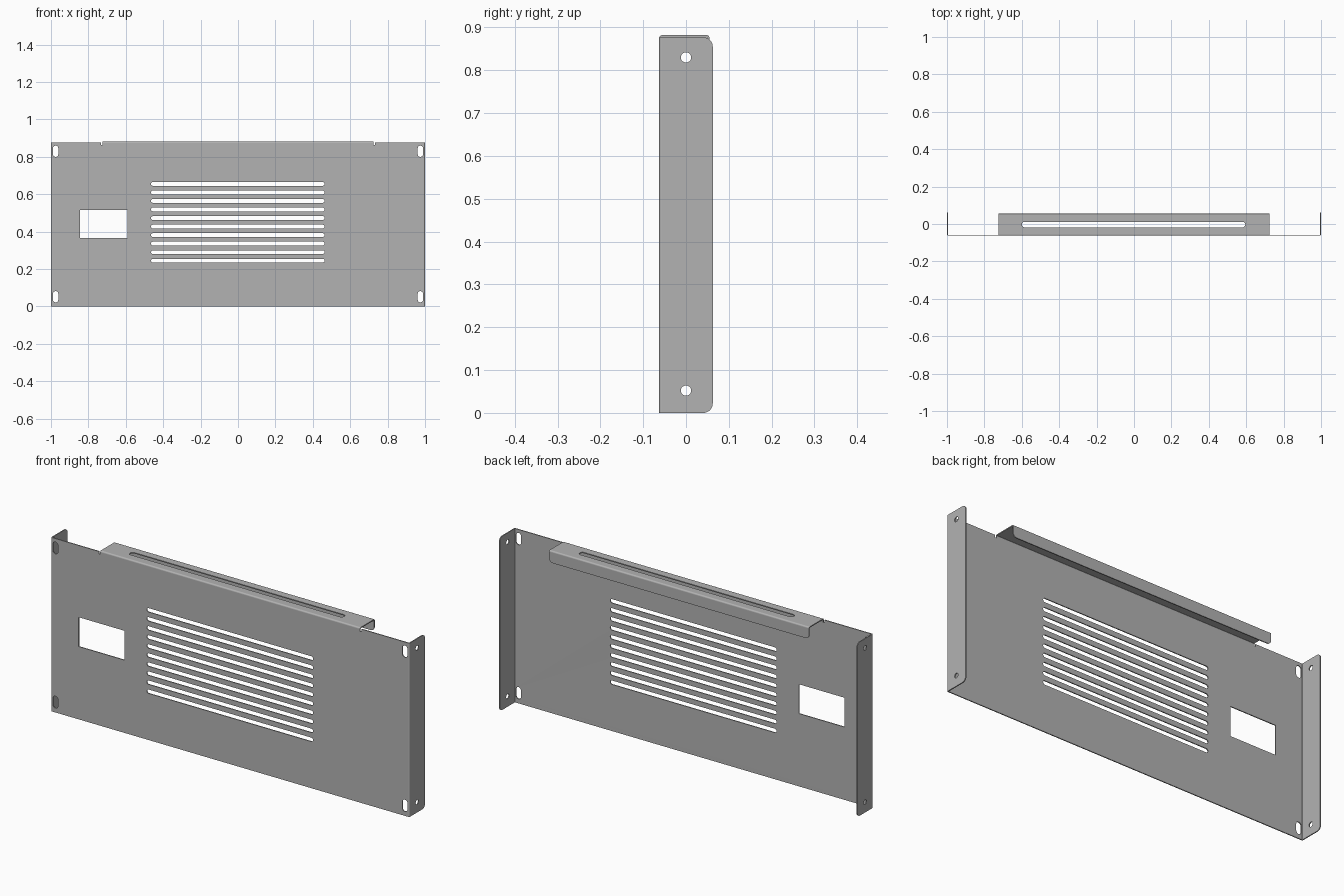
import bpy, bmesh, math
from mathutils import Vector, Matrix

cube = bpy.data.objects.get("Cube")
if cube:
    bpy.data.objects.remove(cube, do_unlink=True)

T, R = 0.005, 0.007            # sheet thickness, outer bend radius
FRONT, BACK = -0.0625, 0.0625  # depth of the side flanges
SIDE_H, TOP = 0.877, 0.882     # panel height, top flange height
TAB, LIP = 0.725, 0.055        # half width of the top flange, its rear face
X, Y, Z = Vector((1, 0, 0)), Vector((0, 1, 0)), Vector((0, 0, 1))

steel = bpy.data.materials.new("grey steel")
steel.use_nodes = True
steel.diffuse_color = (0.45, 0.45, 0.45, 1)
steel.node_tree.nodes["Principled BSDF"].inputs["Base Color"].default_value = (0.45, 0.45, 0.45, 1)


def add_mesh(name, mesh):
    mesh.materials.clear()
    mesh.materials.append(steel)
    obj = bpy.data.objects.new(name, mesh)
    bpy.context.collection.objects.link(obj)
    bpy.ops.object.select_all(action='DESELECT')
    obj.select_set(True)
    bpy.context.view_layer.objects.active = obj
    bpy.ops.object.shade_smooth_by_angle(angle=math.radians(35))
    return obj


def outline(corners):
    """Closed outline from (x, y, radius) square corners."""
    pts = []
    for i, (x, y, r) in enumerate(corners):
        c = Vector((x, y))
        if r == 0:
            pts.append(c)
            continue
        a = (Vector(corners[i - 1][:2]) - c).normalized()
        b = (Vector(corners[(i + 1) % len(corners)][:2]) - c).normalized()
        for k in range(9):
            t = math.pi / 2 * k / 8
            pts.append(c + r * (a + b - b * math.cos(t) - a * math.sin(t)))
    return [p for i, p in enumerate(pts) if (p - pts[i - 1]).length > 1e-5]


def rect(x0, x1, y0, y1, r=0):
    return outline([(x0, y0, r), (x1, y0, r), (x1, y1, r), (x0, y1, r)])


def sheet(name, loops, u, v, origin):
    """Flat sheet with holes; u and v are its plane axes."""
    cu = bpy.data.curves.new(name, 'CURVE')
    cu.dimensions, cu.fill_mode, cu.extrude = '2D', 'BOTH', T / 2
    for loop in loops:
        sp = cu.splines.new('POLY')
        sp.points.add(len(loop) - 1)
        for p, co in zip(sp.points, loop):
            p.co = (co.x, co.y, 0, 1)
        sp.use_cyclic_u = True
    tmp = bpy.data.objects.new(name + " helper", cu)
    bpy.context.collection.objects.link(tmp)
    dg = bpy.context.evaluated_depsgraph_get()
    mesh = bpy.data.meshes.new_from_object(tmp.evaluated_get(dg))
    bpy.data.objects.remove(tmp, do_unlink=True)
    bpy.data.curves.remove(cu)
    mesh.transform(Matrix.Translation(origin) @ Matrix((u, v, u.cross(v))).transposed().to_4x4())
    bm = bmesh.new()
    bm.from_mesh(mesh)
    bmesh.ops.remove_doubles(bm, verts=bm.verts, dist=1e-5)
    bmesh.ops.recalc_face_normals(bm, faces=bm.faces)
    bm.to_mesh(mesh)
    bm.free()
    return add_mesh(name, mesh)


def bend(name, centre, u, v, along):
    """Quarter-round fold from direction u to direction v."""
    bm = bmesh.new()
    arc = [math.pi / 2 * k / 6 for k in range(7)]
    ring = [centre + R * (u * math.cos(t) + v * math.sin(t)) for t in arc]
    ring += [centre + (R - T) * (u * math.cos(t) + v * math.sin(t)) for t in reversed(arc)]
    face = bm.faces.new([bm.verts.new(p) for p in ring])
    ext = bmesh.ops.extrude_face_region(bm, geom=[face])
    bmesh.ops.translate(bm, vec=along, verts=[g for g in ext["geom"] if isinstance(g, bmesh.types.BMVert)])
    bmesh.ops.recalc_face_normals(bm, faces=bm.faces)
    mesh = bpy.data.meshes.new(name)
    bm.to_mesh(mesh)
    bm.free()
    return add_mesh(name, mesh)


# front panel: relief notches beside the top tab, vents, window, corner slots
E, N = 1 - R, TAB + 0.008
half = [(E, 0, 0), (E, SIDE_H, 0), (N, SIDE_H, 0), (N, 0.864, 0), (TAB, 0.864, 0), (TAB, TOP - R, 0)]
loops = [outline(half + [(-x, z, r) for x, z, r in reversed(half)])]
for i in range(10):
    z = 0.245 + i * 0.0456
    loops.append(rect(-0.465, 0.463, z - 0.01, z + 0.01, 0.0099))
loops.append(rect(-0.845, -0.59, 0.367, 0.515))
for s in (-1, 1):
    for z in (0.052, 0.83):
        loops.append(rect(s * 0.975 - 0.014, s * 0.975 + 0.014, z - 0.03, z + 0.03, 0.0139))
sheet("front_panel", loops, X, Z, Y * (FRONT + T / 2))

# side flanges with their folds and screw holes
for s, side in ((-1, "right"), (1, "left")):
    loops = [outline([(FRONT + R, 0, 0), (BACK, 0, 0.022), (BACK, SIDE_H, 0.022), (FRONT + R, SIDE_H, 0)])]
    for z in (0.052, 0.83):
        loops.append(rect(-0.012, 0.012, z - 0.012, z + 0.012, 0.012))
    sheet(side + "_flange", loops, Y, Z, X * s * (1 - T / 2))
    bend(side + "_fold", Vector((s * E, FRONT + R, 0)), -Y, X * s, Z * SIDE_H)

# top flange with long slot, folded down into a rear lip
sheet("top_flange", [rect(-TAB, TAB, FRONT + R, LIP - R), rect(-0.6, 0.595, -0.018, 0.012, 0.0149)],
      X, Y, Z * (TOP - T / 2))
bend("top_front_fold", Vector((-TAB, FRONT + R, TOP - R)), -Y, Z, X * 2 * TAB)
bend("top_rear_fold", Vector((-TAB, LIP - R, TOP - R)), Z, Y, X * 2 * TAB)
low = TOP - 0.06
sheet("rear_lip", [outline([(-TAB, low, 0.02), (TAB, low, 0.02), (TAB, TOP - R, 0), (-TAB, TOP - R, 0)])],
      X, Z, Y * (LIP - T / 2))
